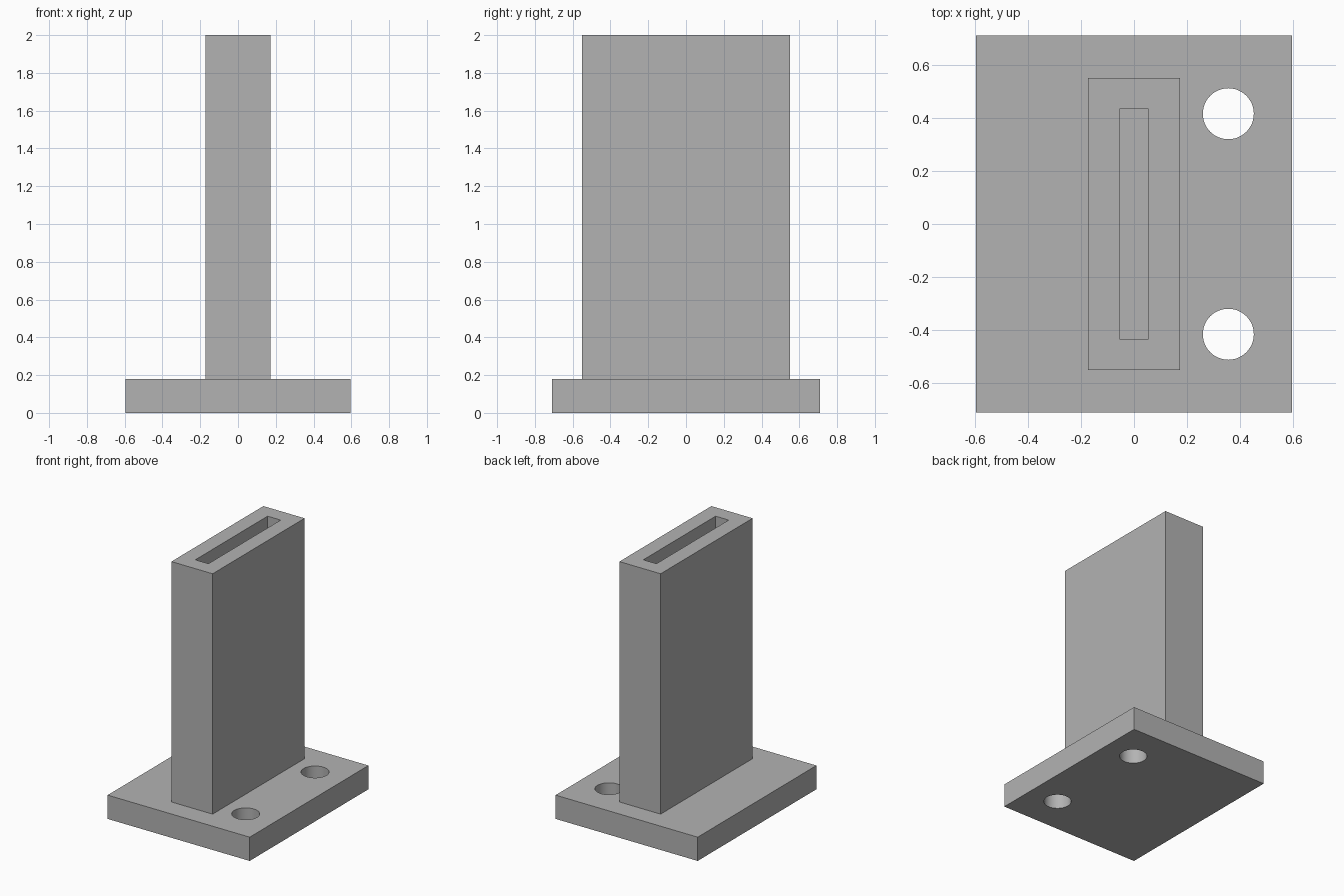
import bpy
import math

cube = bpy.data.objects.get("Cube")
if cube:
    bpy.data.objects.remove(cube, do_unlink=True)

BASE_TOP = 0.18

grey = bpy.data.materials.new("plain_grey")
grey.use_nodes = True
colour = (0.45, 0.45, 0.45, 1)
grey.diffuse_color = colour
grey.node_tree.nodes["Principled BSDF"].inputs["Base Color"].default_value = colour


def block(name, width, depth, bottom, top):
    """Upright box centred on x and y."""
    bpy.ops.mesh.primitive_cube_add(size=1, location=(0, 0, (bottom + top) / 2))
    ob = bpy.context.object
    ob.name = name
    ob.scale = (width, depth, top - bottom)
    bpy.ops.object.transform_apply(location=True, rotation=False, scale=True)
    ob.data.materials.append(grey)
    return ob


def combine(target, tool, operation):
    """Apply a boolean and discard the tool."""
    mod = target.modifiers.new(operation.lower(), 'BOOLEAN')
    mod.operation = operation
    mod.solver = 'EXACT'
    mod.object = tool
    bpy.ops.object.select_all(action='DESELECT')
    bpy.context.view_layer.objects.active = target
    target.select_set(True)
    bpy.ops.object.modifier_apply(modifier=mod.name)
    bpy.data.objects.remove(tool, do_unlink=True)


# Base plate joined with the upright post
stand = block("slotted_post_on_base", 1.19, 1.42, 0, BASE_TOP)
post = block("post", 0.345, 1.1, BASE_TOP / 2, 2)
combine(stand, post, 'UNION')

# Deep slot in the top of the post, closed by the base plate
slot = block("slot_cutter", 0.11, 0.865, BASE_TOP, 2.2)
combine(stand, slot, 'DIFFERENCE')

# Two mounting holes through the base, on the left side
for side in (-1, 1):
    bpy.ops.mesh.primitive_cylinder_add(
        vertices=48, radius=0.096, depth=1, location=(0.355, side * 0.415, 0))
    hole = bpy.context.object
    hole.name = "hole_cutter"
    hole.data.materials.append(grey)
    combine(stand, hole, 'DIFFERENCE')

# Smooth hole walls, sharp box edges
stand.select_set(True)
bpy.context.view_layer.objects.active = stand
bpy.ops.object.shade_smooth_by_angle(angle=math.radians(30))
